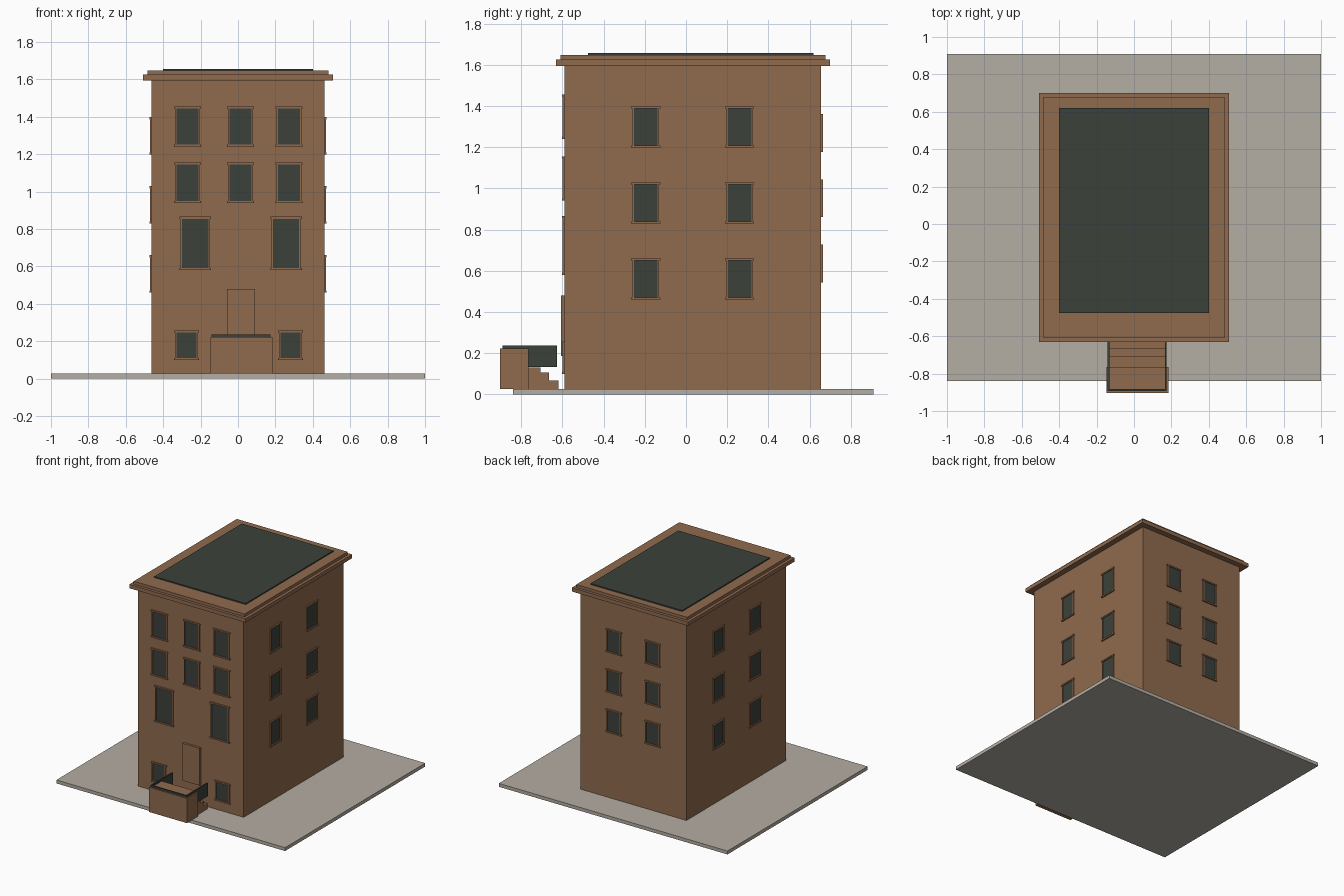
import bpy, bmesh
from mathutils import Matrix, Vector

if "Cube" in bpy.data.objects:
    bpy.data.objects.remove(bpy.data.objects["Cube"])

def material(name, rgb):
    m = bpy.data.materials.new(name)
    m.diffuse_color = (*rgb, 1)
    m.use_nodes = True
    m.node_tree.nodes["Principled BSDF"].inputs["Base Color"].default_value = m.diffuse_color
    return m

BROWN = material("brownstone", (0.28, 0.146, 0.077))
DARK = material("dark_glass_and_roof", (0.044, 0.053, 0.043))
STONE = material("pavement_grey", (0.456, 0.418, 0.366))

def boxes(name, spans, mat):
    """One object from boxes given as (x0, x1, y0, y1, z0, z1)."""
    bm = bmesh.new()
    for x0, x1, y0, y1, z0, z1 in spans:
        c = Vector(((x0 + x1) / 2, (y0 + y1) / 2, (z0 + z1) / 2))
        s = Matrix.Diagonal((x1 - x0, y1 - y0, z1 - z0, 1))
        bmesh.ops.create_cube(bm, size=1, matrix=Matrix.Translation(c) @ s)
    me = bpy.data.meshes.new(name)
    bm.to_mesh(me)
    bm.free()
    me.materials.append(mat)
    ob = bpy.data.objects.new(name, me)
    bpy.context.collection.objects.link(ob)
    return ob

# Building body extents
W, YF, YB = 0.4625, -0.59, 0.655

def on_wall(side, u0, u1, d0, d1, z0, z1):
    """Box on a wall: u runs along the wall, d is distance outwards."""
    if side == "front":
        return (u0, u1, YF - d1, YF - d0, z0, z1)
    if side == "back":
        return (u0, u1, YB + d0, YB + d1, z0, z1)
    if side == "right":
        return (W + d0, W + d1, u0, u1, z0, z1)
    return (-W - d1, -W - d0, u0, u1, z0, z1)

def windows(side, openings):
    """Each opening is (centre, outer width, z0, z1)."""
    frames, panes = [], []
    t, lip, out = 0.011, 0.006, 0.011
    for c, w, z0, z1 in openings:
        a, b = c - w / 2, c + w / 2
        frames += [on_wall(side, a, b, -0.01, out, z1 - t, z1),
                   on_wall(side, a, b, -0.01, out, z0, z0 + t),
                   on_wall(side, a + lip, a + lip + t * .7, -0.01, out - .002, z0 + t, z1 - t),
                   on_wall(side, b - lip - t * .7, b - lip, -0.01, out - .002, z0 + t, z1 - t)]
        panes.append(on_wall(side, a + lip + t * .7, b - lip - t * .7, -0.004, 0.003, z0 + t, z1 - t))
    boxes(side + "_window_frames", frames, BROWN)
    boxes(side + "_window_panes", panes, DARK)

# Pavement, walls, stepped cornice and roof sheet
boxes("pavement", [(-1, 1, -0.84, 0.91, 0, 0.027)], STONE)
boxes("walls", [(-W, W, YF, YB, 0.027, 1.595)], BROWN)
boxes("cornice", [(-0.508, 0.508, -0.632, 0.70, 1.595, 1.625),
                  (-0.485, 0.485, -0.61, 0.678, 1.625, 1.648)], BROWN)
boxes("roof_sheet", [(-0.40, 0.40, -0.475, 0.62, 1.645, 1.657)], DARK)

# Windows on all four walls
front = [(x, 0.145, z, z + 0.215) for z in (1.24, 0.94) for x in (-0.27, 0.0125, 0.273)]
front += [(x, 0.168, 0.58, 0.866) for x in (-0.229, 0.257)]
front += [(x, 0.133, 0.10, 0.257) for x in (-0.275, 0.281)]
windows("front", front)
for side in ("left", "right"):
    windows(side, [(y, 0.142, z, z + 0.2) for z in (1.198, 0.829, 0.46) for y in (-0.196, 0.26)])
windows("back", [(x, 0.135, z, z + 0.184) for z in (1.177, 0.86, 0.543) for x in (-0.17, 0.17)])

# Door slab
boxes("front_door", [(-0.06, 0.09, -0.608, -0.585, 0.185, 0.48)], BROWN)

# Stoop: landing block with steps falling towards the wall
boxes("stoop_landing", [(-0.148, 0.185, -0.903, -0.765, 0.027, 0.222)], BROWN)
boxes("stoop_steps", [(-0.133, 0.168, -0.77, y, 0.027, z)
                      for y, z in ((-0.707, 0.13), (-0.665, 0.105), (-0.618, 0.068))], BROWN)

# Railing: two side panels and a bar across the front
boxes("stoop_railing", [(-0.141, -0.131, -0.892, -0.627, 0.132, 0.236),
                        (0.165, 0.175, -0.892, -0.627, 0.132, 0.236),
                        (-0.141, 0.175, -0.892, -0.882, 0.132, 0.236)], DARK)
